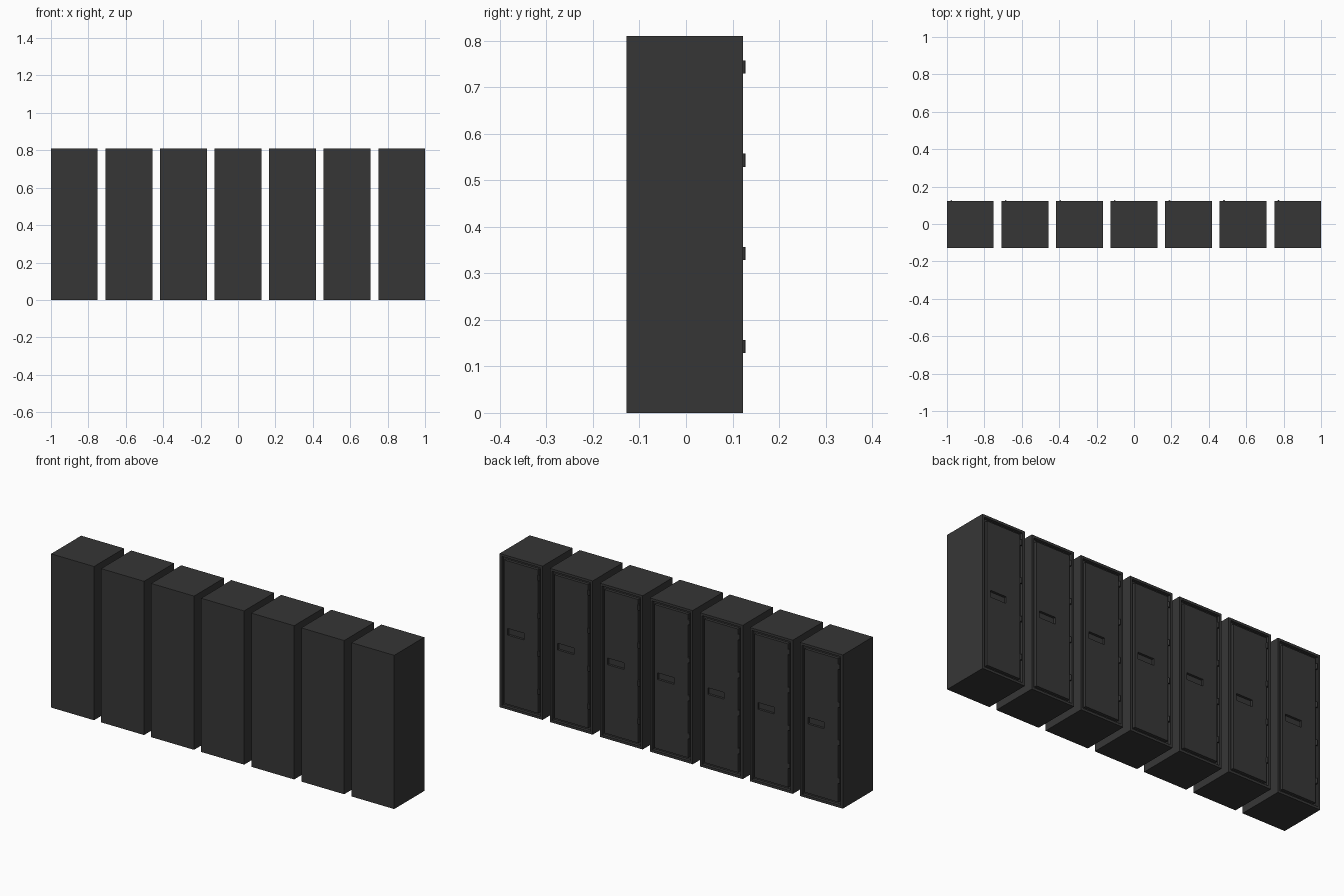
import bpy, bmesh

if "Cube" in bpy.data.objects:
    bpy.data.objects.remove(bpy.data.objects["Cube"])

W, H = 0.25, 0.81
Y0, Y1 = -0.1275, 0.1225      # rear wall and door side
FRAME, GAP, DEEP = 0.018, 0.009, 0.015
COUNT = 7
PITCH = (2 - W) / (COUNT - 1)

mat = bpy.data.materials.new("dark_metal")
mat.diffuse_color = (0.037, 0.037, 0.037, 1)
mat.use_nodes = True
mat.node_tree.nodes["Principled BSDF"].inputs["Base Color"].default_value = mat.diffuse_color


def add_box(bm, x0, x1, y0, y1, z0, z1):
    verts = bmesh.ops.create_cube(bm, size=1)["verts"]
    for v in verts:
        v.co = (x0 + (v.co.x + .5) * (x1 - x0),
                y0 + (v.co.y + .5) * (y1 - y0),
                z0 + (v.co.z + .5) * (z1 - z0))


def to_mesh(bm, name):
    bm.normal_update()
    me = bpy.data.meshes.new(name)
    bm.to_mesh(me)
    bm.free()
    me.materials.append(mat)
    return me


# Cabinet shell with a shallow opening on the door side
bm = bmesh.new()
add_box(bm, -W / 2, W / 2, Y0, Y1, 0, H)
bm.normal_update()
face = max(bm.faces, key=lambda f: f.calc_center_median().y)
bmesh.ops.inset_region(bm, faces=[face], thickness=FRAME)
ext = bmesh.ops.extrude_discrete_faces(bm, faces=[face])["faces"]
bmesh.ops.translate(bm, verts=ext[0].verts, vec=(0, -DEEP, 0))
cabinet = to_mesh(bm, "cabinet")

# Door panel with a recessed finger pull
m = FRAME + GAP
hx0, hx1, hz0, hz1 = -0.015, 0.079, 0.392, 0.427
bm = bmesh.new()
add_box(bm, -W / 2 + m, W / 2 - m, Y1 - DEEP, Y1, m, H - m)
for co, no in [((hx0, 0, 0), (1, 0, 0)), ((hx1, 0, 0), (1, 0, 0)),
               ((0, 0, hz0), (0, 0, 1)), ((0, 0, hz1), (0, 0, 1))]:
    bmesh.ops.bisect_plane(bm, geom=bm.verts[:] + bm.edges[:] + bm.faces[:],
                           plane_co=co, plane_no=no)
for f in bm.faces:
    c = f.calc_center_median()
    if c.y > Y1 - 1e-4 and hx0 < c.x < hx1 and hz0 < c.z < hz1:
        pull = f
ext = bmesh.ops.extrude_discrete_faces(bm, faces=[pull])["faces"]
bmesh.ops.translate(bm, verts=ext[0].verts, vec=(0, -0.012, 0))
door = to_mesh(bm, "door")

# Four hinge barrels
bm = bmesh.new()
for i in range(4):
    new = bmesh.ops.create_cone(bm, cap_ends=True, segments=12, radius1=0.0055,
                                radius2=0.0055, depth=0.028)["verts"]
    bmesh.ops.translate(bm, verts=new,
                        vec=(-W / 2 + FRAME + GAP / 2, 0.122, 0.143 + 0.2 * i))
hinges = to_mesh(bm, "hinges")

# Row of lockers
for i in range(COUNT):
    for me in (cabinet, door, hinges):
        ob = bpy.data.objects.new(f"{me.name}_{i + 1}", me)
        ob.location.x = -1 + W / 2 + i * PITCH
        bpy.context.collection.objects.link(ob)
